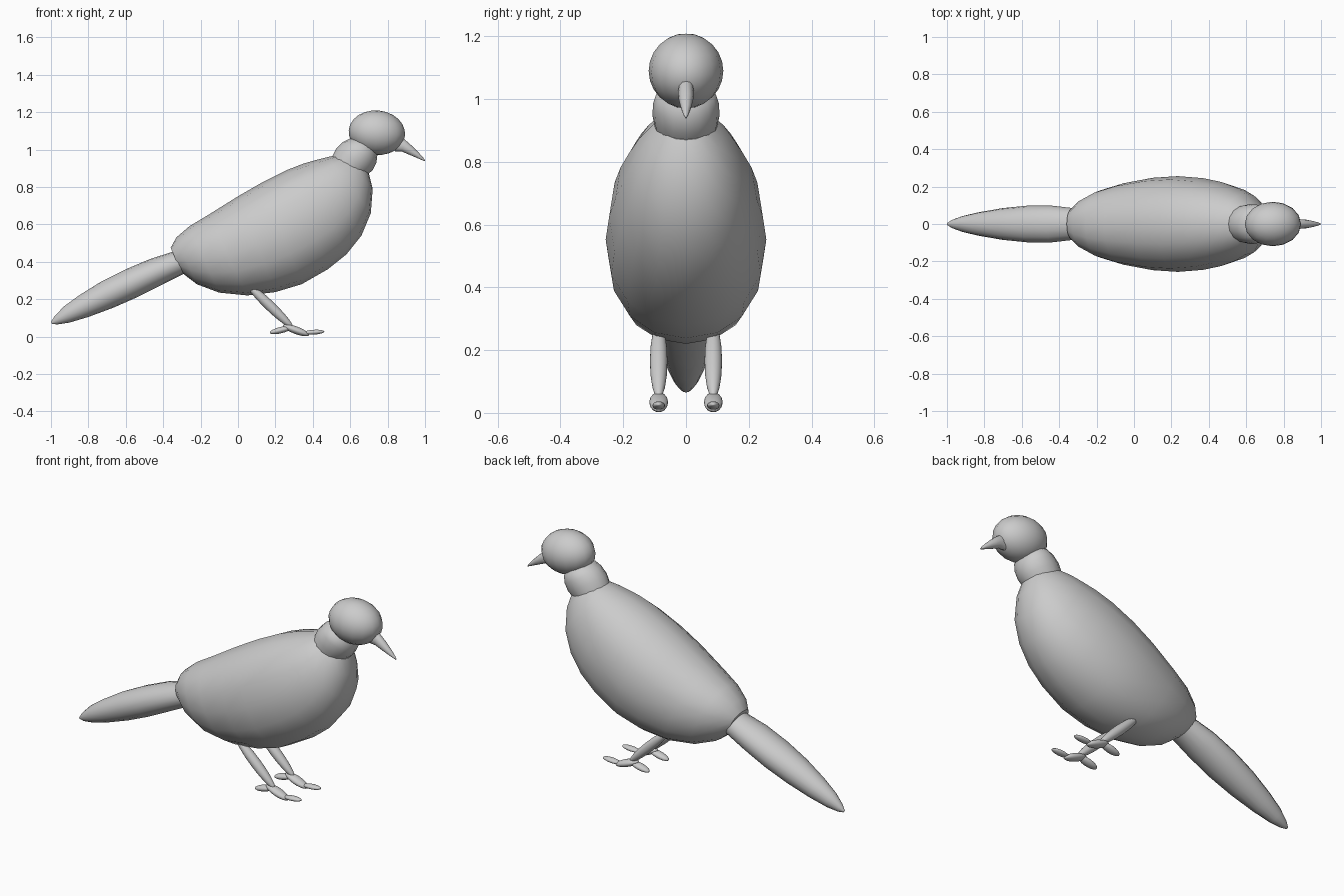
import bpy, bmesh, math
from mathutils import Vector

if "Cube" in bpy.data.objects:
    bpy.data.objects.remove(bpy.data.objects["Cube"])


def finish(bm, name):
    bmesh.ops.recalc_face_normals(bm, faces=bm.faces)
    for f in bm.faces:
        f.smooth = len(f.verts) < 5
    mesh = bpy.data.meshes.new(name)
    bm.to_mesh(mesh)
    bm.free()
    obj = bpy.data.objects.new(name, mesh)
    bpy.context.collection.objects.link(obj)
    return obj


def loft(name, sections, sides=16, power=1.0):
    """Skin oval sections: (top x, top z, bottom x, bottom z, half width)."""
    bm = bmesh.new()
    rings = []
    for tx, tz, bx, bz, w in sections:
        top, low = Vector((tx, 0, tz)), Vector((bx, 0, bz))
        mid, half = (top + low) / 2, (top - low) / 2
        ring = []
        for i in range(sides):
            a = 2 * math.pi * i / sides
            c, s = [math.copysign(abs(v) ** power, v) for v in (math.cos(a), math.sin(a))]
            ring.append(bm.verts.new(mid + half * c + Vector((0, w * s, 0))))
        rings.append(ring)
    for r0, r1 in zip(rings, rings[1:]):
        for i in range(sides):
            j = (i + 1) % sides
            bm.faces.new((r0[i], r0[j], r1[j], r1[i]))
    bm.faces.new(rings[0])
    bm.faces.new(rings[-1])
    return finish(bm, name)


def ellipsoid(name, start, end, y, ry, rz):
    """Ellipsoid whose long axis runs from start to end, both (x, z)."""
    bm = bmesh.new()
    bmesh.ops.create_uvsphere(bm, u_segments=16, v_segments=12, radius=1)
    (x0, z0), (x1, z1) = start, end
    obj = finish(bm, name)
    for p in obj.data.polygons:
        p.use_smooth = True
    obj.location = ((x0 + x1) / 2, y, (z0 + z1) / 2)
    obj.scale = (math.hypot(x1 - x0, z1 - z0) / 2, ry, rz)
    obj.rotation_euler = (0, -math.atan2(z1 - z0, x1 - x0), 0)
    return obj


# Plump, upward tilted body
loft("body", [
    (-.36, .475, -.305, .345, .08),
    (-.33, .53, -.22, .28, .13),
    (-.26, .59, -.10, .235, .18),
    (-.16, .65, .05, .22, .218),
    (.0, .75, .20, .238, .247),
    (.13, .825, .34, .28, .256),
    (.26, .89, .48, .36, .245),
    (.35, .925, .58, .44, .225),
    (.42, .945, .66, .54, .197),
    (.48, .96, .71, .66, .163),
    (.53, .97, .72, .79, .115),
    (.57, .965, .70, .87, .08),
], power=.93)

# Collar-like neck
loft("neck", [
    (.505, .965, .685, .86, .10),
    (.525, 1.005, .72, .89, .107),
    (.56, 1.04, .74, .93, .105),
    (.60, 1.06, .745, .97, .095),
    (.66, 1.06, .73, 1.02, .05),
])

# Head
ellipsoid("head", (.592, 1.105), (.893, 1.075), 0, .119, .119)

# Drooping beak
loft("beak", [
    (.86, 1.075, .84, .99, .022),
    (.89, 1.055, .875, .99, .026),
    (.93, 1.02, .91, .975, .023),
    (.965, .985, .95, .958, .016),
    (.99, .957, .98, .945, .008),
    (1.0, .942, .997, .938, .002),
], sides=12)

# Long tapering tail
loft("tail", [
    (-.30, .475, -.25, .35, .075),
    (-.36, .45, -.29, .335, .085),
    (-.47, .415, -.41, .275, .098),
    (-.60, .36, -.54, .21, .098),
    (-.73, .295, -.67, .153, .085),
    (-.85, .22, -.80, .105, .064),
    (-.93, .162, -.90, .075, .043),
    (-.98, .11, -.965, .065, .022),
    (-1.0, .078, -.995, .068, .006),
])

# Mirrored legs and feet
for side, y in (("left", .087), ("right", -.087)):
    ellipsoid(side + "_leg", (.045, .285), (.295, .045), y, .028, .027)
    ellipsoid(side + "_foot", (.24, .06), (.38, .008), y, .03, .02)
    ellipsoid(side + "_front_toe", (.35, .02), (.462, .027), y, .02, .013)
    ellipsoid(side + "_back_toe", (.17, .02), (.29, .05), y, .025, .017)
